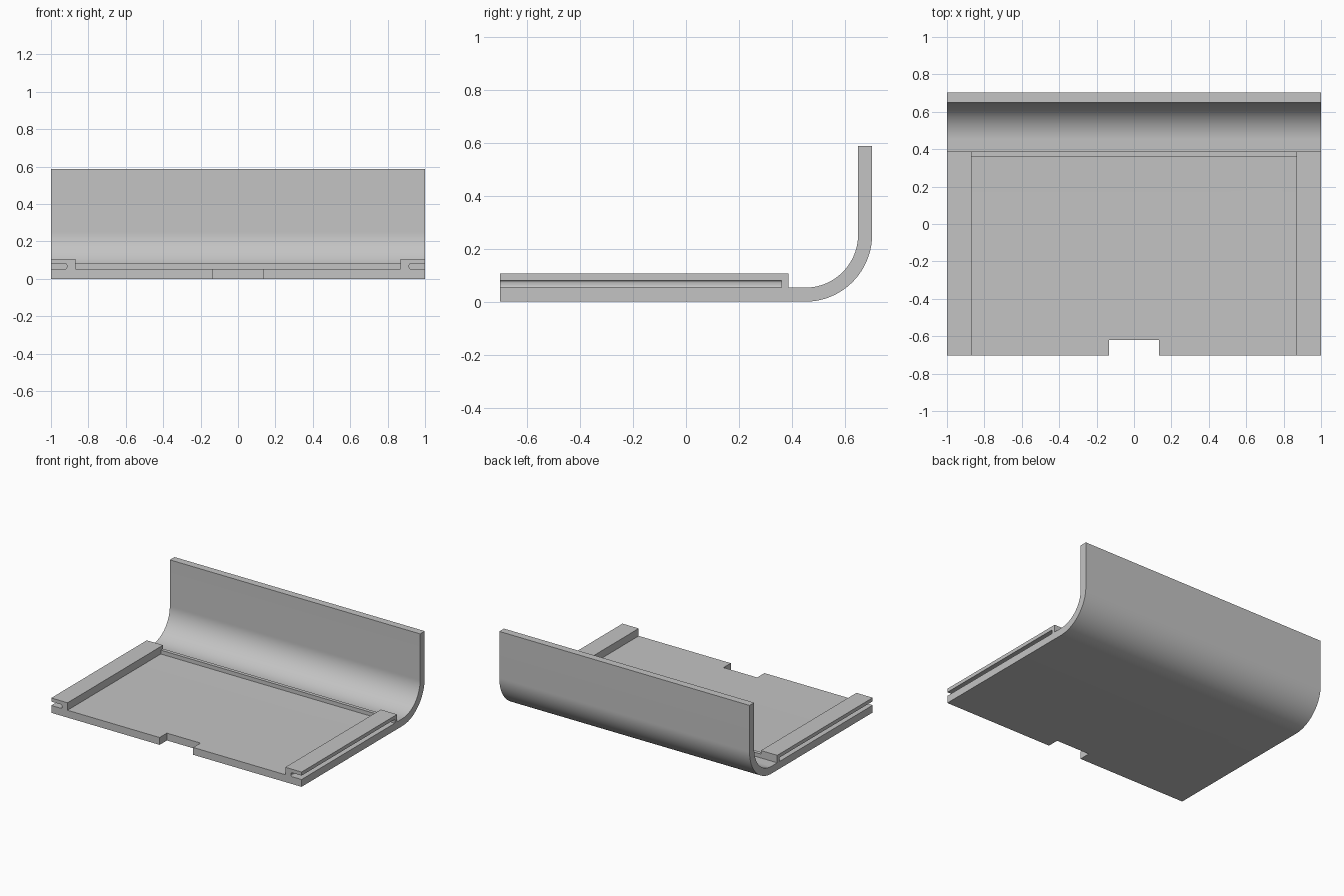
import bpy, bmesh
from math import sin, cos, pi, radians
from mathutils import Vector

if "Cube" in bpy.data.objects:
    bpy.data.objects.remove(bpy.data.objects["Cube"])

grey = bpy.data.materials.new("plain grey")
grey.use_nodes = True
colour = (0.55, 0.55, 0.55, 1)
grey.diffuse_color = colour
grey.node_tree.nodes["Principled BSDF"].inputs["Base Color"].default_value = colour

# Main dimensions
HALF_W, FRONT, BACK = 1.0, -0.703, 0.703
PLATE, TOP = 0.053, 0.588
BEND_Y, BEND_R = 0.45, 0.253
RAIL_IN, RAIL_TOP, RAIL_END = 0.87, 0.107, 0.387
SLOT_IN, SLOT_TOP, SLOT_END, FILLET = 0.915, 0.081, 0.361, 0.01


def arc(cy, cz, r, start, end, steps):
    angles = [radians(start + (end - start) * i / steps) for i in range(steps + 1)]
    return [(cy + r * cos(a), cz + r * sin(a)) for a in angles]


def prism(name, points, offset):
    """Extrude a closed 3D outline along an offset vector."""
    bm = bmesh.new()
    face = bm.faces.new([bm.verts.new(p) for p in points])
    result = bmesh.ops.extrude_face_region(bm, geom=[face], use_keep_orig=True)
    moved = [v for v in result["geom"] if isinstance(v, bmesh.types.BMVert)]
    bmesh.ops.translate(bm, verts=moved, vec=Vector(offset))
    bmesh.ops.recalc_face_normals(bm, faces=bm.faces)
    mesh = bpy.data.meshes.new(name)
    bm.to_mesh(mesh)
    bm.free()
    mesh.materials.append(grey)
    obj = bpy.data.objects.new(name, mesh)
    bpy.context.collection.objects.link(obj)
    return obj


def box(name, x0, x1, y0, y1, z0, z1):
    outline = [(x0, y0, z0), (x1, y0, z0), (x1, y1, z0), (x0, y1, z0)]
    return prism(name, outline, (0, 0, z1 - z0))


def smooth(obj):
    bpy.ops.object.select_all(action="DESELECT")
    obj.select_set(True)
    bpy.context.view_layer.objects.active = obj
    bpy.ops.object.shade_smooth_by_angle(angle=radians(30))


# Bent sheet: flat plate, rounded bend and upright back wall
side = [(FRONT, 0)]
side += arc(BEND_Y, BEND_R, BEND_R, -90, 0, 32)
side += [(BACK, TOP), (BACK - PLATE, TOP)]
side += arc(BEND_Y, BEND_R, BEND_R - PLATE, 0, -90, 32)
side += [(FRONT, PLATE)]
sheet = prism("bent_sheet", [(-HALF_W, y, z) for y, z in side], (2 * HALF_W, 0, 0))

# Notch through the front edge
cutter = box("notch_cutter", -0.134, 0.134, FRONT - 0.1, -0.62, -0.1, 0.2)
cut = sheet.modifiers.new("front notch", "BOOLEAN")
cut.operation, cut.solver, cut.object = "DIFFERENCE", "EXACT", cutter
bpy.context.view_layer.objects.active = sheet
bpy.ops.object.modifier_apply(modifier=cut.name)
bpy.data.objects.remove(cutter)
smooth(sheet)

# Side rails with a rounded outward slot, closed at the rear
centre = SLOT_IN + FILLET
rail_outline = [(RAIL_IN, PLATE)]
rail_outline += arc(centre, PLATE + FILLET, FILLET, -90, -180, 6)
rail_outline += arc(centre, SLOT_TOP - FILLET, FILLET, 180, 90, 6)
rail_outline += [(HALF_W, SLOT_TOP), (HALF_W, RAIL_TOP), (RAIL_IN, RAIL_TOP)]
for label, s in (("left", 1), ("right", -1)):
    rail = prism(label + "_rail", [(s * x, FRONT, z) for x, z in rail_outline],
                 (0, SLOT_END - FRONT, 0))
    smooth(rail)
    box(label + "_rail_stop", s * RAIL_IN, s * HALF_W, SLOT_END, RAIL_END, PLATE, RAIL_TOP)

# Low ridge joining the rails at the rear
box("rear_ridge", -RAIL_IN, RAIL_IN, SLOT_END, RAIL_END, PLATE, SLOT_TOP)
